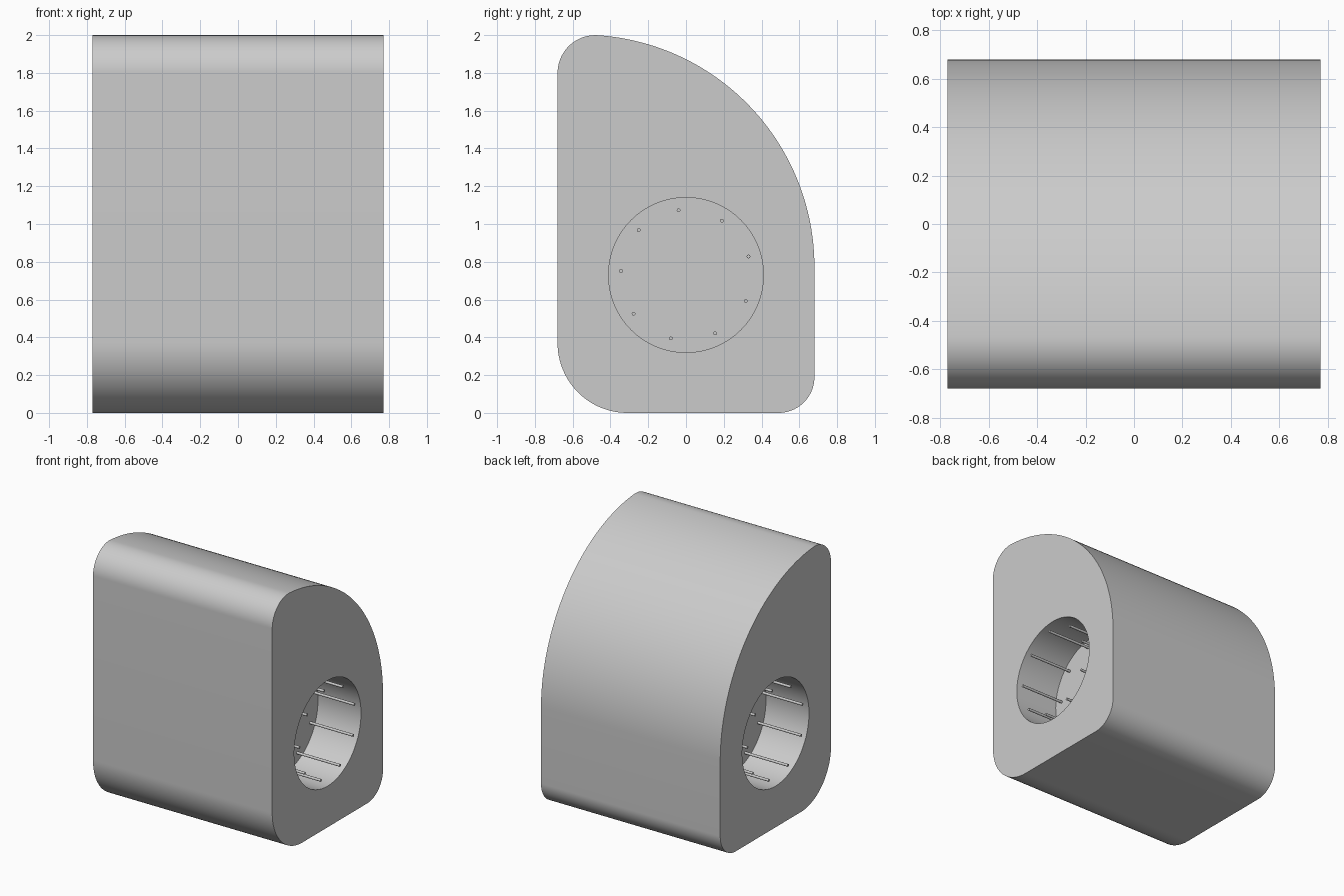
import bpy, bmesh
from math import sin, cos, pi, radians, atan2, sqrt
from mathutils import Matrix

HALF = 0.77           # half width along x
DEPTH = 0.37          # depth of each round recess
HOLE_R, HOLE_Z = 0.41, 0.73
PIN_R, PIN_RING = 0.01, 0.345

if "Cube" in bpy.data.objects:
    bpy.data.objects.remove(bpy.data.objects["Cube"])

grey = bpy.data.materials.new("light_grey")
grey.use_nodes = True
grey.diffuse_color = (0.6, 0.6, 0.6, 1)
grey.node_tree.nodes["Principled BSDF"].inputs["Base Color"].default_value = (0.6, 0.6, 0.6, 1)


def add_object(name, bm):
    mesh = bpy.data.meshes.new(name)
    bmesh.ops.recalc_face_normals(bm, faces=bm.faces)
    bm.to_mesh(mesh)
    bm.free()
    mesh.materials.append(grey)
    obj = bpy.data.objects.new(name, mesh)
    bpy.context.collection.objects.link(obj)
    return obj


def make_active(obj):
    bpy.ops.object.select_all(action='DESELECT')
    obj.select_set(True)
    bpy.context.view_layer.objects.active = obj


def arc(cy, cz, r, start, end, n):
    return [(cy + r * cos(start + (end - start) * i / n),
             cz + r * sin(start + (end - start) * i / n)) for i in range(n + 1)]


def x_cylinder(bm, r, x0, x1, y, z, segments):
    place = Matrix.Translation(((x0 + x1) / 2, y, z)) @ Matrix.Rotation(pi / 2, 4, 'Y')
    bmesh.ops.create_cone(bm, cap_ends=True, segments=segments, radius1=r, radius2=r,
                          depth=abs(x1 - x0), matrix=place)


# Body outline in the y-z plane: big back curve, then three rounded corners
BIG, TOP, LOW_FRONT, LOW_BACK, Y = 1.23, 0.2, 0.37, 0.19, 0.68
big_y, big_z = Y - BIG, 2.002 - BIG
top_y = -Y + TOP
top_z = big_z + sqrt((BIG - TOP) ** 2 - (top_y - big_y) ** 2)
meet = atan2(top_z - big_z, top_y - big_y)
outline = arc(big_y, big_z, BIG, 0, meet, 64)
outline += arc(top_y, top_z, TOP, meet, pi, 24)[1:]
outline += arc(-Y + LOW_FRONT, LOW_FRONT, LOW_FRONT, pi, 1.5 * pi, 32)
outline += arc(Y - LOW_BACK, LOW_BACK, LOW_BACK, 1.5 * pi, 2 * pi, 24)

bm = bmesh.new()
face = bm.faces.new([bm.verts.new((-HALF, y, z)) for y, z in outline])
solid = bmesh.ops.extrude_face_region(bm, geom=[face], use_keep_orig=True)
moved = [v for v in solid["geom"] if isinstance(v, bmesh.types.BMVert)]
bmesh.ops.translate(bm, verts=moved, vec=(2 * HALF, 0, 0))
body = add_object("body", bm)

# Round recess in both ends
bm = bmesh.new()
for side in (-1, 1):
    x_cylinder(bm, HOLE_R, side * (HALF - DEPTH), side * (HALF + 0.1), 0, HOLE_Z, 128)
cutter = add_object("recess_cutter", bm)
cutter.hide_render = True
make_active(body)
cut = body.modifiers.new("recesses", 'BOOLEAN')
cut.operation = 'DIFFERENCE'
cut.solver = 'EXACT'
cut.object = cutter
bpy.ops.object.modifier_apply(modifier=cut.name)
bpy.data.objects.remove(cutter)
bpy.ops.object.shade_smooth_by_angle(angle=radians(30))

# Ring of nine thin pins standing on each recess floor
for side, name in ((1, "left_pins"), (-1, "right_pins")):
    bm = bmesh.new()
    for i in range(9):
        a = radians(16.5 + 40 * i)
        x_cylinder(bm, PIN_R, side * (HALF - DEPTH - 0.01), side * HALF,
                   side * PIN_RING * cos(a), HOLE_Z + PIN_RING * sin(a), 16)
    make_active(add_object(name, bm))
    bpy.ops.object.shade_smooth_by_angle(angle=radians(40))
